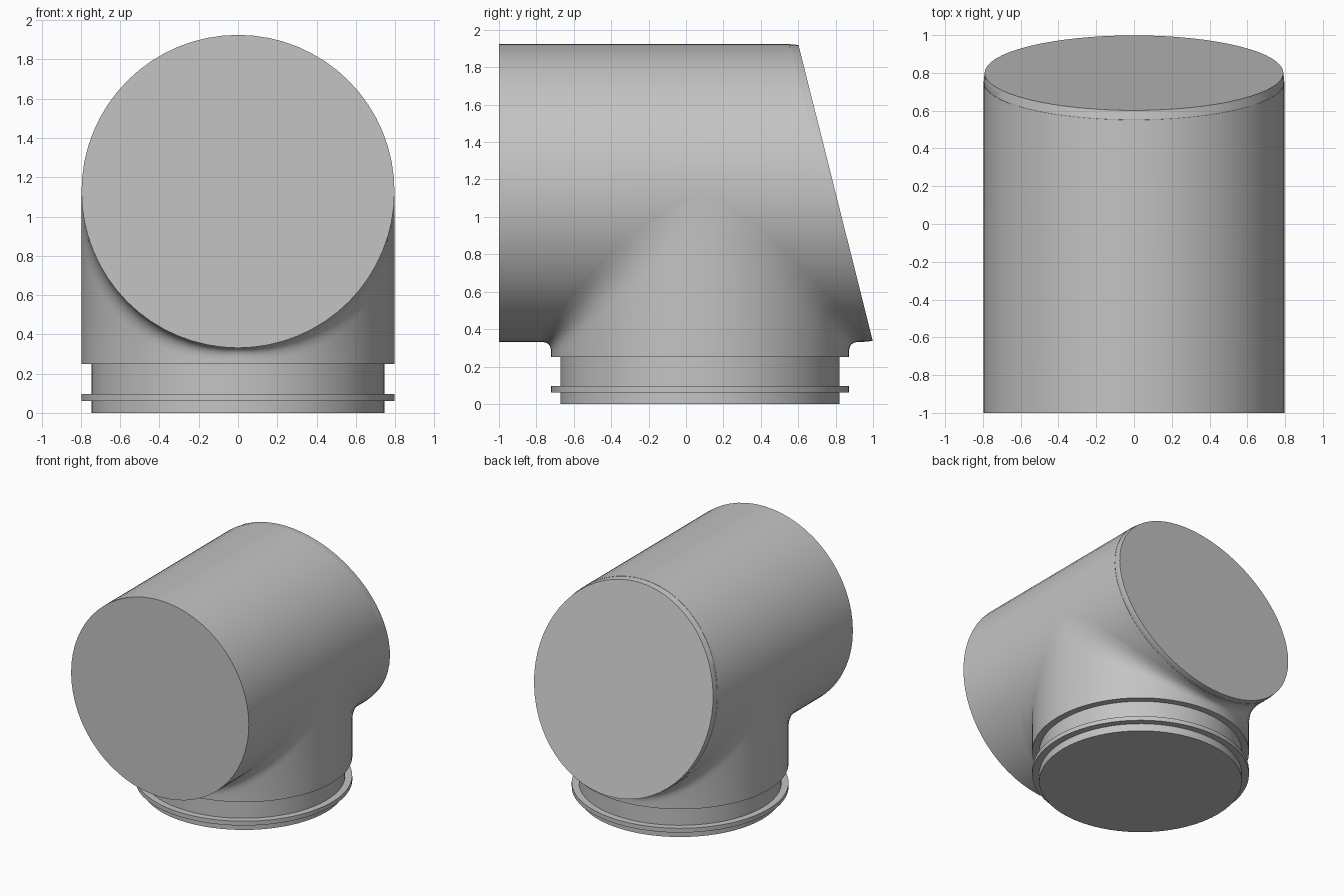
import bpy
import bmesh
import math

if "Cube" in bpy.data.objects:
    bpy.data.objects.remove(bpy.data.objects["Cube"], do_unlink=True)

SEG = 64
R = 0.797            # shared radius of pipe and branch
AXIS_Z = 1.128       # height of the pipe axis
BRANCH_Y = 0.075     # position of the branch axis

grey = bpy.data.materials.new("plain grey")
grey.use_nodes = True
grey.diffuse_color = (0.55, 0.55, 0.55, 1)
grey.node_tree.nodes["Principled BSDF"].inputs["Base Color"].default_value = (0.55, 0.55, 0.55, 1)


def loft(name, rings, cap_start=True, cap_end=True):
    """Join equal rings of points into one smooth-sided object."""
    bm = bmesh.new()
    rows = [[bm.verts.new(p) for p in ring] for ring in rings]
    for a, b in zip(rows, rows[1:]):
        for i in range(SEG):
            j = (i + 1) % SEG
            bm.faces.new((a[i], a[j], b[j], b[i]))
    if cap_start:
        bm.faces.new(rows[0][::-1])
    if cap_end:
        bm.faces.new(rows[-1])
    bmesh.ops.remove_doubles(bm, verts=bm.verts, dist=1e-5)
    bmesh.ops.recalc_face_normals(bm, faces=bm.faces)
    mesh = bpy.data.meshes.new(name)
    bm.to_mesh(mesh)
    bm.free()
    mesh.materials.append(grey)
    obj = bpy.data.objects.new(name, mesh)
    bpy.context.collection.objects.link(obj)
    bpy.ops.object.select_all(action="DESELECT")
    obj.select_set(True)
    bpy.context.view_layer.objects.active = obj
    bpy.ops.object.shade_smooth_by_angle(angle=math.radians(30))
    return obj


angles = [2 * math.pi * i / SEG for i in range(SEG)]


def pipe_ring(radius, y_mid, slope=0.0):
    """Ring round the pipe axis, slanted so that it leans back at the bottom."""
    return [(radius * math.sin(a), y_mid - slope * radius * math.cos(a),
             AXIS_Z + radius * math.cos(a)) for a in angles]


def branch_ring(radius, z):
    return [(radius * math.sin(a), BRANCH_Y - radius * math.cos(a), z) for a in angles]


# Main pipe with a square front and a slanted back
loft("main_pipe", [pipe_ring(R, -1), pipe_ring(R, 0.75, 0.25)])

# Slanted end rim and its cover
loft("slanted_end_rim", [pipe_ring(R - 0.006, 0.74, 0.25), pipe_ring(R - 0.001, 0.752, 0.25),
                         pipe_ring(R - 0.006, 0.80, 0.251)])

# Branch wall, flaring through a fillet into the underside of the pipe
STEPS = 6


def fillet_point(a, t):
    x, y = R * math.sin(a), BRANCH_Y - R * math.cos(a)
    z = AXIS_Z - R * abs(math.cos(a))
    size = 0.05 + 0.1 * abs(math.sin(a))
    side = max(-1, min(1, -4 * math.cos(a)))
    return (x, y + side * size * t * t, z - size * (1 - t) ** 2)


branch = [branch_ring(R, 0.25)]
branch += [[fillet_point(a, k / STEPS) for a in angles] for k in range(STEPS + 1)]
loft("branch_wall", branch, cap_end=False)

# Neck below the branch, with its raised flange
NECK = 0.745
neck_profile = [(NECK, 0), (NECK, 0.06), (R, 0.06), (R, 0.095), (NECK, 0.095), (NECK, 0.25)]
loft("neck_and_flange", [branch_ring(r, z) for r, z in neck_profile])
